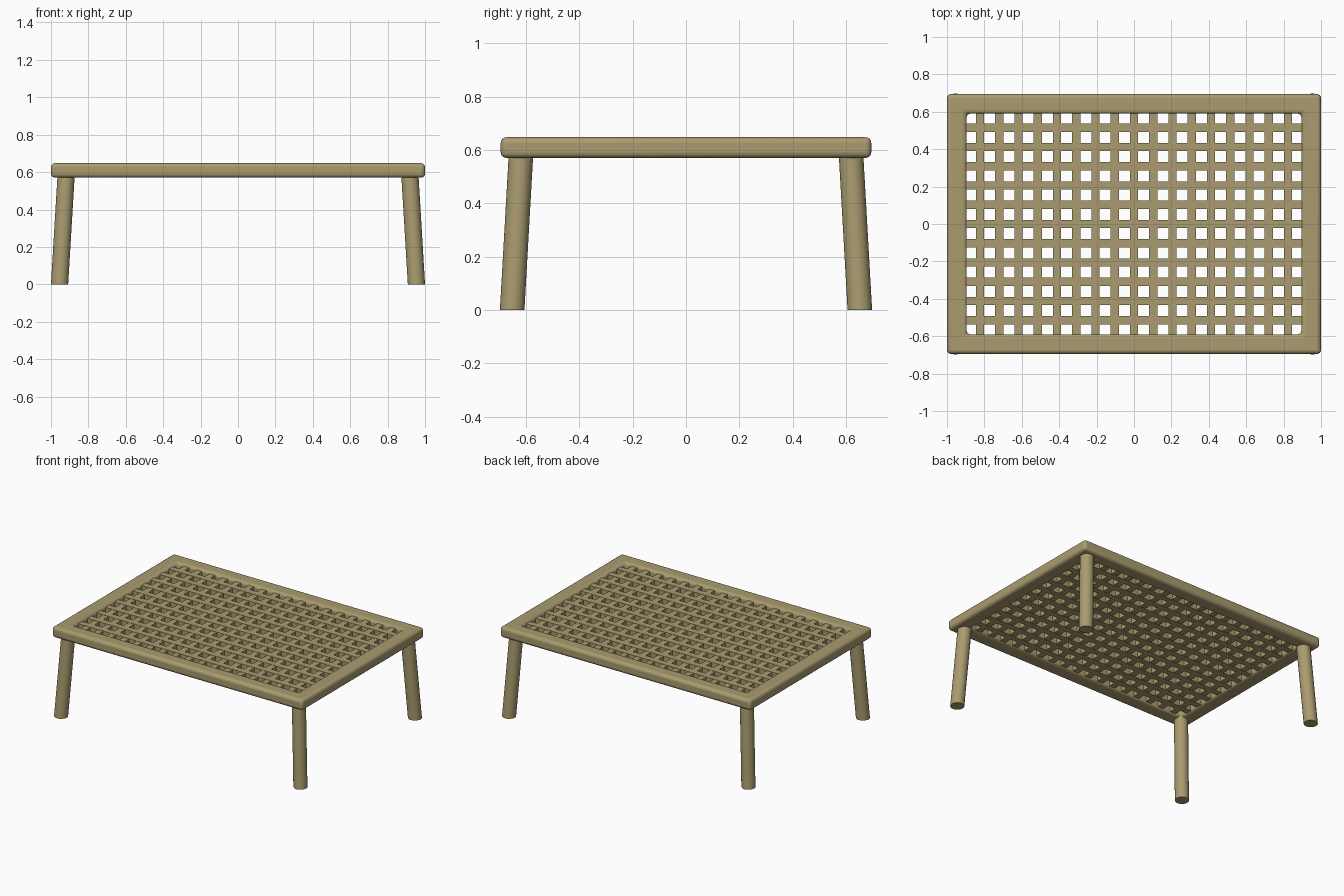
import bpy, bmesh, math
from mathutils import Matrix

if "Cube" in bpy.data.objects:
    bpy.data.objects.remove(bpy.data.objects["Cube"])

HX, HY = 1.0, 0.695          # outer half sizes of the top
RIM = 0.105                  # rim width
Z0, Z1 = 0.57, 0.648         # underside and upper side of the rim
PITCH, SLAT = 0.103, 0.044   # lattice spacing and slat width

wood = bpy.data.materials.new("olive_wood")
wood.diffuse_color = (0.40, 0.33, 0.16, 1)
wood.use_nodes = True
wood.node_tree.nodes["Principled BSDF"].inputs["Base Color"].default_value = wood.diffuse_color


def make_object(name, bm):
    bmesh.ops.recalc_face_normals(bm, faces=bm.faces)
    mesh = bpy.data.meshes.new(name)
    bm.to_mesh(mesh)
    bm.free()
    mesh.materials.append(wood)
    ob = bpy.data.objects.new(name, mesh)
    bpy.context.collection.objects.link(ob)
    return ob


def smooth(ob):
    bpy.ops.object.select_all(action='DESELECT')
    ob.select_set(True)
    bpy.context.view_layer.objects.active = ob
    bpy.ops.object.shade_smooth_by_angle(angle=math.radians(35))


def add_box(bm, center, size):
    m = Matrix.Translation(center) @ Matrix.Diagonal((*size, 1))
    bmesh.ops.create_cube(bm, size=1, matrix=m)


# Rim: mitred rectangular frame, edges rounded by a bevel
bm = bmesh.new()
section = [(0, Z0), (0, Z1), (RIM, Z1), (RIM, Z0)]
corners = [(1, 1), (-1, 1), (-1, -1), (1, -1)]
rings = [[bm.verts.new((sx * (HX - d), sy * (HY - d), z)) for d, z in section]
         for sx, sy in corners]
for i in range(4):
    a, b = rings[i], rings[(i + 1) % 4]
    for j in range(4):
        k = (j + 1) % 4
        bm.faces.new((a[j], a[k], b[k], b[j]))
rim = make_object("table_rim", bm)
bevel = rim.modifiers.new("rounded_edges", 'BEVEL')
bevel.width = 0.022
bevel.segments = 4
bevel.limit_method = 'ANGLE'
smooth(rim)

# Lattice: slats running both ways, ends tucked into the rim
inner_x, inner_y = HX - RIM + 0.03, HY - RIM + 0.03
bm = bmesh.new()
for k in range(-8, 9):
    add_box(bm, (k * PITCH, 0, 0.609), (SLAT, 2 * inner_y, 0.05))
make_object("cross_slats", bm)
bm = bmesh.new()
for k in range(-5, 6):
    add_box(bm, (0, k * PITCH, 0.609), (2 * inner_x, SLAT, 0.054))
make_object("long_slats", bm)

# Legs: round posts splayed outwards, cut level at the floor
LEG_R, LEG_TOP, SIDES = 0.046, 0.60, 32
for name, sx, sy in [("front_left_leg", -1, -1), ("front_right_leg", 1, -1),
                     ("back_left_leg", -1, 1), ("back_right_leg", 1, 1)]:
    bm = bmesh.new()
    bmesh.ops.create_cone(bm, cap_ends=True, segments=SIDES, radius1=LEG_R,
                          radius2=LEG_R, depth=LEG_TOP,
                          matrix=Matrix.Translation((0, 0, LEG_TOP / 2)))
    for v in bm.verts:
        t = v.co.z / LEG_TOP
        v.co.x += sx * (0.954 - 0.036 * t)
        v.co.y += sy * (0.652 - 0.034 * t)
    smooth(make_object(name, bm))
